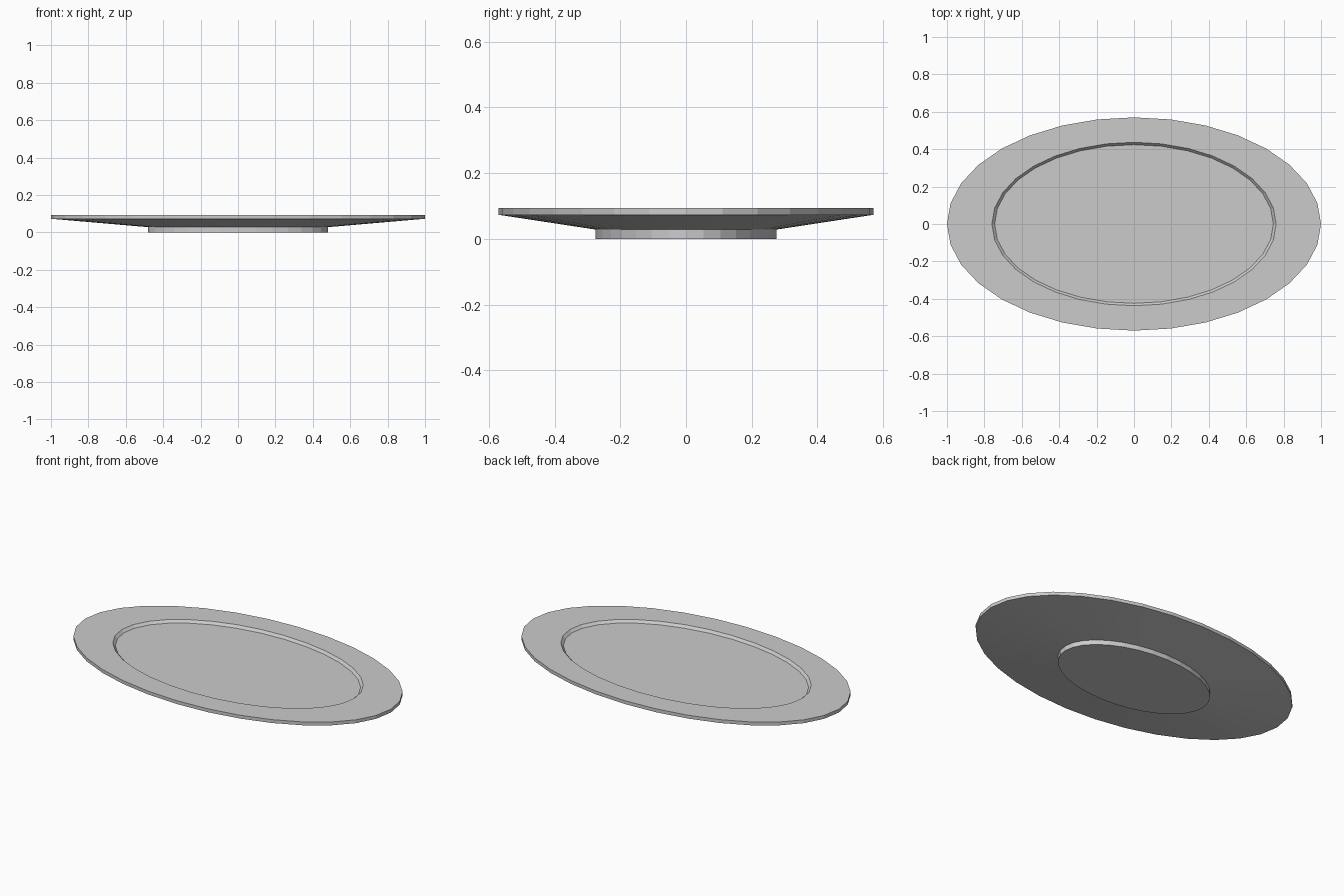
import bpy, bmesh, math

if "Cube" in bpy.data.objects:
    bpy.data.objects.remove(bpy.data.objects["Cube"])

SIDES = 32
# Rings from bottom centre outward and back over the top: (x radius, y radius, z)
RINGS = [
    (0.48, 0.275, 0.0),     # foot bottom
    (0.48, 0.275, 0.028),   # foot top
    (1.0, 0.57, 0.073),     # underside edge
    (1.0, 0.57, 0.093),     # rim edge
    (0.76, 0.437, 0.093),   # rim inner edge
    (0.745, 0.424, 0.078),  # well floor
]

bm = bmesh.new()
loops = []
for rx, ry, z in RINGS:
    loops.append([bm.verts.new((rx * math.cos(2 * math.pi * i / SIDES),
                                ry * math.sin(2 * math.pi * i / SIDES), z))
                  for i in range(SIDES)])

# Walls between neighbouring rings
for a, b in zip(loops, loops[1:]):
    for i in range(SIDES):
        j = (i + 1) % SIDES
        bm.faces.new((a[i], a[j], b[j], b[i]))

# Foot underside and well floor
bm.faces.new(loops[0][::-1])
bm.faces.new(loops[-1])
bmesh.ops.recalc_face_normals(bm, faces=bm.faces[:])

mesh = bpy.data.meshes.new("oval_plate")
bm.to_mesh(mesh)
bm.free()
bpy.context.collection.objects.link(bpy.data.objects.new("oval_plate", mesh))
